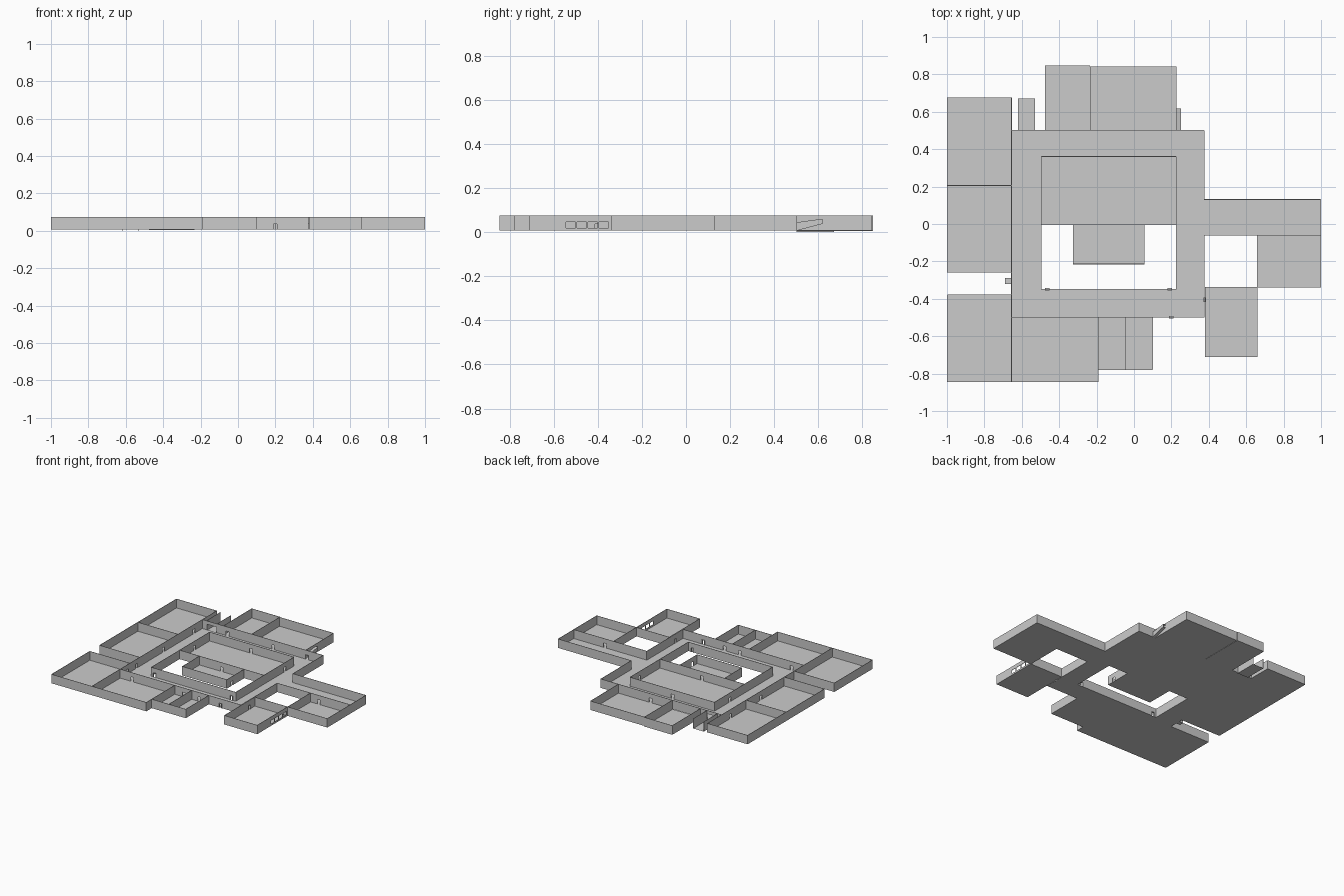
import bpy, bmesh

if "Cube" in bpy.data.objects:
    bpy.data.objects.remove(bpy.data.objects["Cube"])

FLOOR, TOP, DOOR_H = 0.007, 0.076, 0.041
T = 0.003      # wall thickness
DW = 0.024     # door width


def finish(bm, name):
    me = bpy.data.meshes.new(name)
    bm.to_mesh(me)
    bm.free()
    ob = bpy.data.objects.new(name, me)
    bpy.context.collection.objects.link(ob)
    return ob


def box(bm, x0, x1, y0, y1, z0, z1):
    res = bmesh.ops.create_cube(bm, size=1)
    for v in res["verts"]:
        v.co.x = x0 if v.co.x < 0 else x1
        v.co.y = y0 if v.co.y < 0 else y1
        v.co.z = z0 if v.co.z < 0 else z1


def floor(name, rects, z=FLOOR):
    bm = bmesh.new()
    for x0, x1, y0, y1 in rects:
        bm.faces.new([bm.verts.new((x, y, z)) for x, y in
                      ((x0, y0), (x1, y0), (x1, y1), (x0, y1))])
    return finish(bm, name)


def wall(name, axis, at, a, b, doors=(), holes=(), z0=FLOOR, top=TOP):
    """Straight wall along 'x' or 'y', with doors (centres) and holes (start, end, sill, head)."""
    bm = bmesh.new()

    def piece(s, e, lo, hi):
        if e - s < 1e-5 or hi - lo < 1e-5:
            return
        if axis == 'x':
            box(bm, s, e, at - T / 2, at + T / 2, lo, hi)
        else:
            box(bm, at - T / 2, at + T / 2, s, e, lo, hi)

    gaps = [(d - DW / 2, d + DW / 2, z0, DOOR_H) for d in doors] + list(holes)
    pos = a
    for s, e, lo, hi in sorted(gaps):
        piece(pos, s, z0, top)
        piece(s, e, z0, lo)
        piece(s, e, hi, top)
        pos = e
    piece(pos, b, z0, top)
    return finish(bm, name)


def frame(name, axis, at, c, w=DW, z0=FLOOR, z1=DOOR_H):
    """Jambs and lintel standing slightly proud of a wall."""
    bm = bmesh.new()
    f, d = 0.003, 0.006
    for s, e, lo, hi in ((c - w/2, c - w/2 + f, z0, z1), (c + w/2 - f, c + w/2, z0, z1),
                         (c - w/2 + f, c + w/2 - f, z1 - f, z1)):
        if axis == 'x':
            box(bm, s, e, at - d, at + d, lo, hi)
        else:
            box(bm, at - d, at + d, s, e, lo, hi)
    return finish(bm, name)


# Ring corridor and east corridor floors
floor("ring_corridor_floor", [(-.655, -.495, -.495, .505), (.225, .375, -.495, .505),
                              (-.495, .225, .365, .505), (-.495, .225, -.495, -.345)])
floor("east_corridor_floor", [(.375, .998, -.055, .135)])

# Room floors
rooms = {
    "northwest_room": (-.998, -.655, .21, .68), "west_room": (-.998, -.655, -.255, .21),
    "southwest_room": (-.998, -.655, -.84, -.375), "south_room": (-.655, -.19, -.84, -.495),
    "washroom_left": (-.19, -.045, -.775, -.495), "washroom_right": (-.045, .10, -.775, -.495),
    "central_hall": (-.495, .225, 0, .365), "courtyard_room": (-.325, .055, -.21, 0),
    "north_room": (-.235, .225, .505, .845), "east_room": (.66, .998, -.335, -.055),
    "southeast_room": (.38, .66, -.705, -.335), "west_porch": (-.69, -.655, -.315, -.285),
}
for name, r in rooms.items():
    floor(name + "_floor", [r])
floor("store_room_floor", [(-.475, -.235, .505, .85)], .005)
floor("stairwell_floor", [(-.62, -.53, .505, .675)], .001)

# Ring corridor outer walls
wall("ring_west_wall", 'y', -.655, -.495, .505, doors=(-.41, -.3, .03, .40))
wall("ring_south_wall", 'x', -.495, -.655, .375, doors=(-.55, -.11, .02, .20))
wall("ring_north_wall", 'x', .505, -.655, .375, doors=(-.44, -.05, .238),
     holes=[(-.615, -.535, FLOOR, .05)])
wall("ring_east_wall_south", 'y', .375, -.495, -.055, doors=(-.40,))
wall("ring_east_wall_north", 'y', .375, .135, .505)

# Courtyard and central hall walls
wall("inner_west_wall", 'y', -.495, -.345, .365, doors=(.18,))
wall("inner_east_wall", 'y', .225, -.345, .365, doors=(.25,))
wall("courtyard_south_wall", 'x', -.345, -.495, .225, doors=(-.465, .19))
wall("hall_north_wall", 'x', .365, -.495, .225, doors=(-.14,))
wall("hall_south_wall", 'x', 0, -.495, .225, doors=(-.135,))
wall("courtyard_room_west_wall", 'y', -.325, -.21, 0)
wall("courtyard_room_east_wall", 'y', .055, -.21, 0, doors=(-.15,))
wall("courtyard_room_south_wall", 'x', -.21, -.325, .055)

# West rooms
wall("west_outer_wall_north", 'y', -.998, -.255, .68)
wall("west_outer_wall_south", 'y', -.998, -.84, -.375)
for n, y in (("north", .68), ("middle", .21), ("south", -.255), ("lower", -.375)):
    wall("west_cross_wall_" + n, 'x', y, -.998, -.655)
wall("northwest_room_east_wall", 'y', -.655, .505, .68)
wall("south_room_partition", 'y', -.655, -.84, -.495)

# South rooms
wall("south_outer_wall", 'x', -.84, -.998, -.19)
wall("south_room_east_wall", 'y', -.19, -.84, -.495)
wall("washroom_south_wall", 'x', -.775, -.19, .10)
wall("washroom_partition", 'y', -.045, -.775, -.495)
wall("washroom_east_wall", 'y', .10, -.775, -.495)

# North rooms
wall("store_room_west_wall", 'y', -.475, .505, .85, z0=.005)
wall("store_room_north_wall", 'x', .85, -.475, -.235, z0=.005)
wall("north_partition", 'y', -.235, .505, .845, z0=.005)
wall("north_room_north_wall", 'x', .845, -.235, .225)
wall("north_room_east_wall", 'y', .225, .505, .845)

# Stairwell
wall("stairwell_west_wall", 'y', -.62, .505, .675, z0=.001)
wall("stairwell_east_wall", 'y', -.53, .505, .675, z0=.001)

# Sloping tapered passage at the north-east, open at both ends
bm = bmesh.new()
loops = [[bm.verts.new((x, y, z)) for x, z in ((.228, a), (.25, a), (.25, b), (.228, b))]
         for y, a, b in ((.505, .007, .045), (.622, .038, .061))]
for i in range(4):
    j = (i + 1) % 4
    bm.faces.new((loops[0][i], loops[0][j], loops[1][j], loops[1][i]))
finish(bm, "ramp_passage")

# East wing
wall("east_corridor_north_wall", 'x', .135, .375, .998)
wall("east_corridor_south_wall", 'x', -.055, .375, .998, doors=(.73,))
wall("east_outer_wall", 'y', .998, -.335, .135)
wall("east_room_west_wall", 'y', .66, -.335, -.055)
wall("east_room_south_wall", 'x', -.335, .66, .998)

# South-east room with a row of four windows
wall("southeast_room_west_wall", 'y', .38, -.705, -.335, doors=(-.40,))
wall("southeast_room_south_wall", 'x', -.705, .38, .66)
wall("southeast_room_north_wall", 'x', -.335, .38, .66)
wall("southeast_room_east_wall", 'y', .66, -.705, -.335,
     holes=[(-.54 + .05 * i, -.54 + .05 * i + .042, .02, .047) for i in range(4)])

# West porch sides and proud door frames
for n, y in (("south", -.315), ("north", -.285)):
    wall("west_porch_side_" + n, 'x', y, -.69, -.655, top=DOOR_H)
for i, (ax, at, c) in enumerate((('x', -.345, -.465), ('x', -.345, .19), ('x', -.495, .20),
                                 ('y', .378, -.40))):
    frame(f"door_frame_{i + 1}", ax, at, c)

# Centre the plan and stand it on the ground
for ob in bpy.data.objects:
    ob.location = (0, -.004, -.001)
